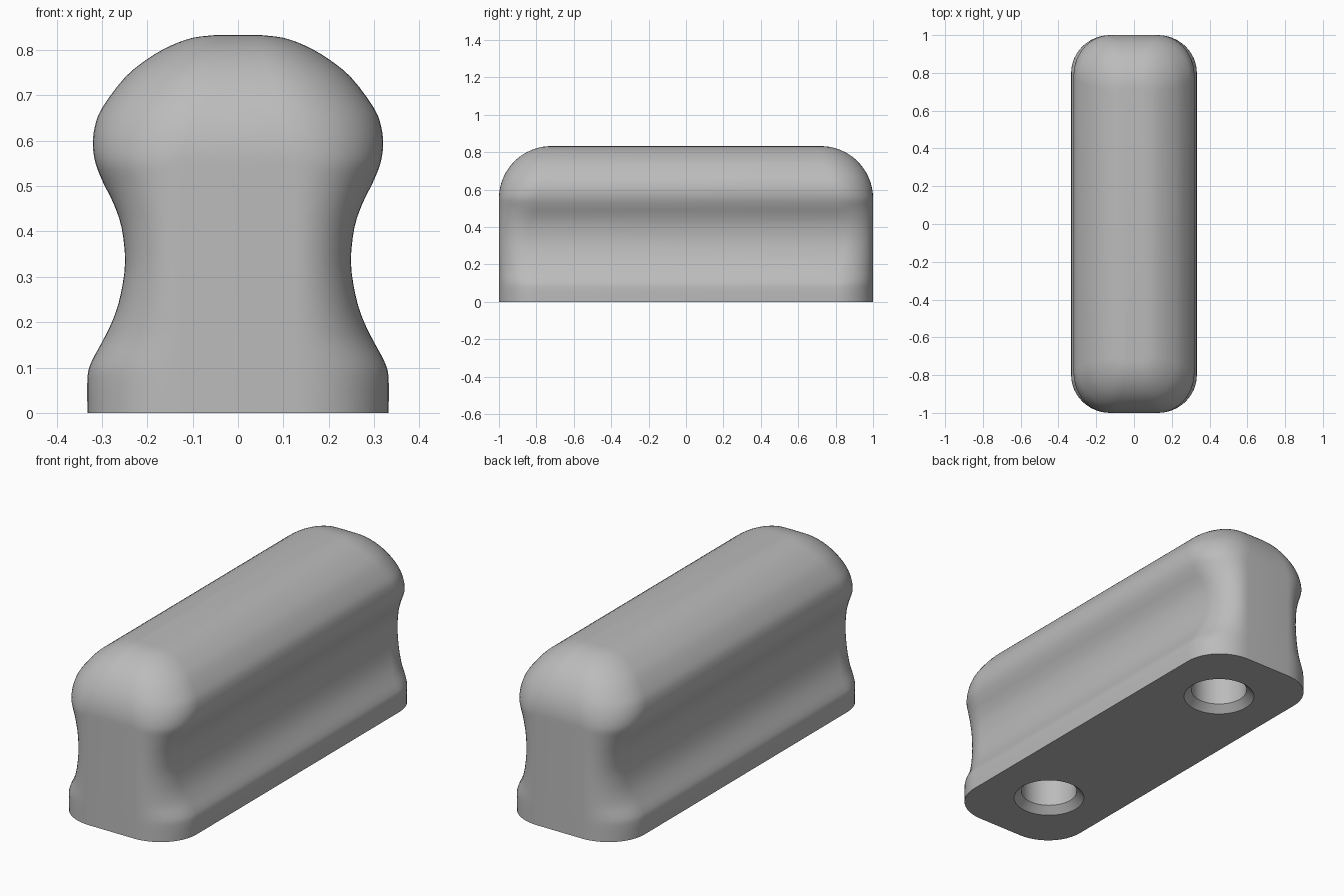
import bpy, bmesh
from math import sin, cos, pi, sqrt
from mathutils import Vector

if "Cube" in bpy.data.objects:
    bpy.data.objects.remove(bpy.data.objects["Cube"], do_unlink=True)

grey = bpy.data.materials.new("plain grey")
grey.use_nodes = True
grey.diffuse_color = (0.5, 0.5, 0.5, 1)
grey.node_tree.nodes["Principled BSDF"].inputs["Base Color"].default_value = (0.5, 0.5, 0.5, 1)

HALF_LENGTH, END_RADIUS, HEIGHT = 1.0, 0.28, 0.833
END_START = HEIGHT - END_RADIUS


def loft(name, rings):
    """Skin a stack of equal-length rings and cap both ends."""
    bm = bmesh.new()
    rows = [[bm.verts.new(p) for p in ring] for ring in rings]
    n = len(rows[0])
    for a, b in zip(rows, rows[1:]):
        for i in range(n):
            j = (i + 1) % n
            bm.faces.new((a[i], a[j], b[j], b[i]))
    bm.faces.new(rows[0][::-1])
    bm.faces.new(rows[-1])
    bmesh.ops.recalc_face_normals(bm, faces=bm.faces)
    mesh = bpy.data.meshes.new(name)
    bm.to_mesh(mesh)
    bm.free()
    mesh.materials.append(grey)
    obj = bpy.data.objects.new(name, mesh)
    bpy.context.collection.objects.link(obj)
    return obj


def spline(points, steps):
    """Smooth curve through the profile points."""
    p = [Vector(q) for q in points]
    p = [p[0]] + p + [p[-1]]
    out = []
    for a, b, c, d in zip(p, p[1:], p[2:], p[3:]):
        for k in range(steps):
            t = k / steps
            out.append(0.5 * (2 * b + (c - a) * t + (2 * a - 5 * b + 4 * c - d) * t * t
                              + (3 * b - a - 3 * c + d) * t ** 3))
    return out + [p[-1]]


def section(w, z):
    """Rounded rectangle at height z; the upper ends curve inwards."""
    rise = max(0.0, z - END_START)
    k = min(1.0, rise / END_RADIUS)
    length = HALF_LENGTH - END_RADIUS + sqrt(max(0.0, END_RADIUS ** 2 - rise ** 2))
    flat_x = 0.125 - 0.085 * k
    rx = w - flat_x
    flat_y = (0.8 - 0.1 * k) if k > 0 else 1 - min(0.2, rx + 0.03)
    ry = length - flat_y
    ring = []
    n = 12
    for quarter, (sx, sy) in enumerate(((1, 1), (-1, 1), (-1, -1), (1, -1))):
        for i in range(n + 1):
            a = (quarter + i / n) * pi / 2
            ring.append((sx * flat_x + rx * cos(a), sy * flat_y + ry * sin(a), z))
    return ring


# Grip body: wide foot, narrow waist, rounded head
profile = [(0.332, 0), (0.332, 0.08), (0.322, 0.115), (0.3, 0.156), (0.276, 0.205),
           (0.259, 0.26), (0.249, 0.333), (0.257, 0.41), (0.276, 0.465), (0.297, 0.507),
           (0.314, 0.55), (0.32, 0.59), (0.316, 0.63), (0.3, 0.672), (0.25, 0.739),
           (0.2, 0.78), (0.15, 0.809), (0.1, 0.827), (0.05, HEIGHT)]
body = loft("grip_body", [section(w, z) for w, z in spline(profile, 3)])


# Two countersunk screw holes in the underside
def circle(r, y, z, n=48):
    return [(r * cos(2 * pi * i / n), y + r * sin(2 * pi * i / n), z) for i in range(n)]


for y in (-0.635, 0.635):
    cutter = loft("hole_cutter", [circle(r, y, z) for r, z in
                                  ((0.198, -0.03), (0.133, 0.035), (0.133, 0.333))])
    cutter.hide_render = True
    cut = body.modifiers.new("screw_hole", "BOOLEAN")
    cut.operation = "DIFFERENCE"
    cut.solver = "EXACT"
    cut.object = cutter
    bpy.context.view_layer.objects.active = body
    bpy.ops.object.modifier_apply(modifier=cut.name)
    bpy.data.objects.remove(cutter, do_unlink=True)

# Smooth shading with crisp rims
bpy.ops.object.select_all(action="DESELECT")
body.select_set(True)
bpy.context.view_layer.objects.active = body
bpy.ops.object.shade_smooth_by_angle(angle=pi / 6)
